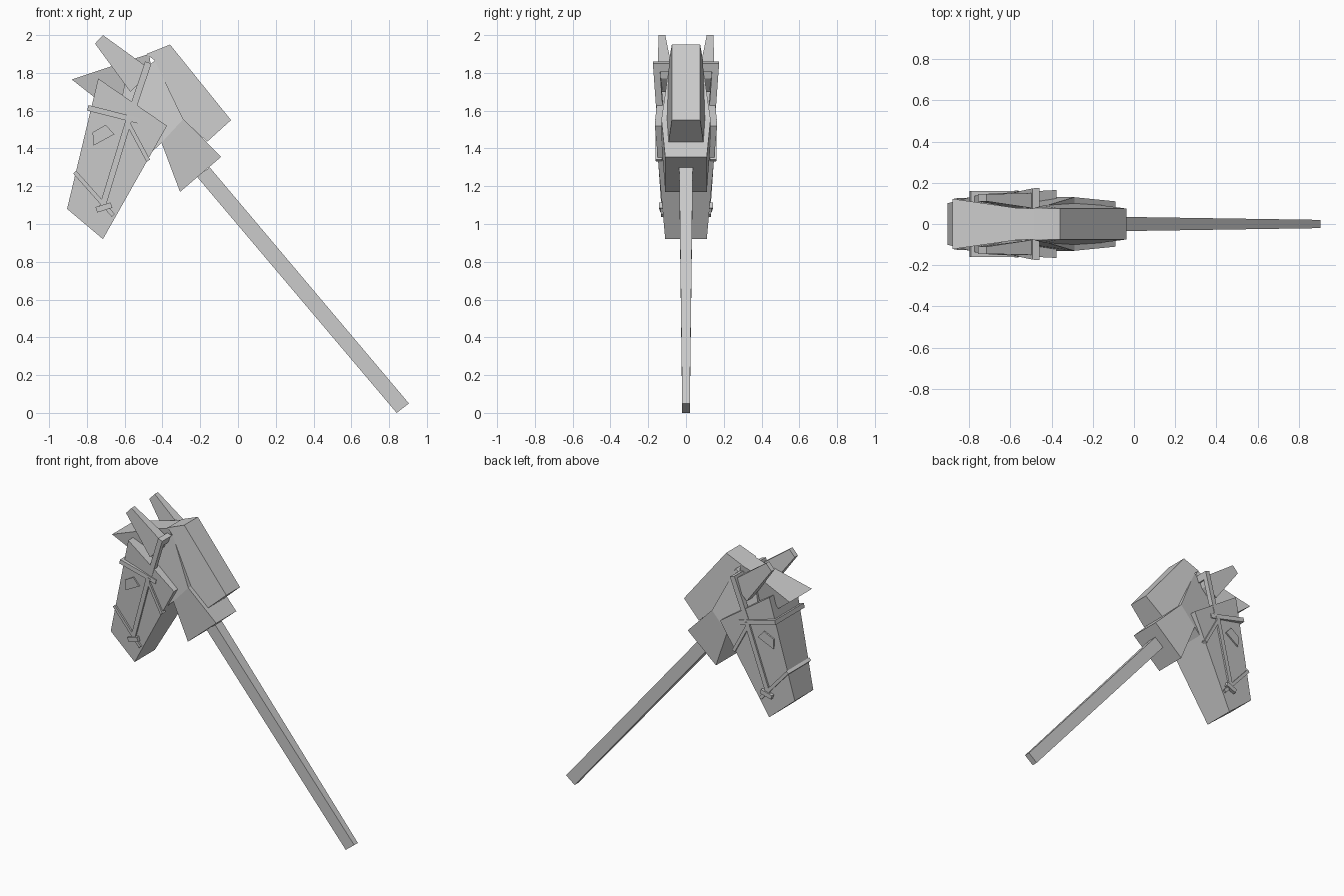
import bpy, bmesh
from mathutils import Vector

if "Cube" in bpy.data.objects:
    bpy.data.objects.remove(bpy.data.objects["Cube"])


def head_hw(x, z):
    """Half width of the tapered head at a profile point."""
    return 0.165 + 0.085 * (x + 0.376) + 0.0437 * (z - 1.52)


def loft(bm, a, b):
    """Close the solid between two matching outlines."""
    va = [bm.verts.new(p) for p in a]
    vb = [bm.verts.new(p) for p in b]
    bm.faces.new(va)
    bm.faces.new(vb[::-1])
    n = len(va)
    for i in range(n):
        j = (i + 1) % n
        bm.faces.new((va[j], va[i], vb[i], vb[j]))


def finish(name, bm):
    bmesh.ops.recalc_face_normals(bm, faces=bm.faces)
    me = bpy.data.meshes.new(name)
    bm.to_mesh(me)
    bm.free()
    ob = bpy.data.objects.new(name, me)
    bpy.context.collection.objects.link(ob)
    return ob


def block(name, pts):
    """Symmetric solid from (x, z, half width) profile points."""
    bm = bmesh.new()
    loft(bm, [(x, -w, z) for x, z, w in pts], [(x, w, z) for x, z, w in pts])
    return finish(name, bm)


def pair(name, pts):
    """Mirrored side pieces from (x, z, y inner, y outer) profile points."""
    bm = bmesh.new()
    for s in (-1, 1):
        loft(bm, [(x, s * o, z) for x, z, i, o in pts],
             [(x, s * i, z) for x, z, i, o in pts])
    return finish(name, bm)


def band(p, q, width):
    """Four corners of a straight strap between two profile points."""
    p, q = Vector(p), Vector(q)
    d = (q - p).normalized() * width / 2
    n = Vector((-d.y, d.x))
    return [p + n, q + n, q - n, p - n]


def strap(name, p, q, width, raise_by=0.012, depth=0.035):
    pts = []
    for c in band(p, q, width):
        w = head_hw(c.x, c.y) + raise_by
        pts.append((c.x, c.y, w - depth, w))
    return pair(name, pts)


# Stick, thinner at the lower end
block("stick", [(-0.217, 1.25, 0.036), (-0.15, 1.30, 0.036),
                (0.905, 0.05, 0.02), (0.84, 0.0, 0.02)])

# Flared lower neck and upper neck
block("neck_base", [(-0.29, 1.555, 0.13), (-0.09, 1.355, 0.11),
                    (-0.307, 1.17, 0.11), (-0.405, 1.43, 0.13)])
block("neck", [(-0.44, 1.865, 0.085), (-0.29, 1.555, 0.13),
               (-0.405, 1.43, 0.13), (-0.50, 1.34, 0.12),
               (-0.65, 1.50, 0.10), (-0.60, 1.74, 0.085)])

# Mane and forelock
block("mane", [(-0.485, 1.90, 0.078), (-0.36, 1.95, 0.075), (-0.037, 1.55, 0.075),
               (-0.164, 1.435, 0.092), (-0.29, 1.555, 0.10), (-0.44, 1.865, 0.09)])
block("forelock", [(-0.88, 1.765, 0.122), (-0.55, 1.875, 0.075), (-0.47, 1.90, 0.075),
                   (-0.45, 1.75, 0.06), (-0.60, 1.62, 0.06), (-0.74, 1.655, 0.07)])

# Head
block("head", [(x, z, head_hw(x, z)) for x, z in
               ((-0.74, 1.77), (-0.376, 1.52), (-0.715, 0.92), (-0.905, 1.08))])

# Ears
pair("ears", [(-0.757, 1.955, 0.11, 0.145), (-0.715, 2.0, 0.11, 0.145),
              (-0.48, 1.83, 0.075, 0.15), (-0.50, 1.77, 0.075, 0.15),
              (-0.57, 1.70, 0.075, 0.15)])

# Eyes
pair("eyes", [(x, z, head_hw(x, z) - 0.02, head_hw(x, z) + 0.01) for x, z in
              ((-0.77, 1.485), (-0.70, 1.525), (-0.655, 1.475), (-0.765, 1.415))])

# Bridle
strap("upper_cheek_strap", (-0.475, 1.855), (-0.575, 1.56), 0.035, 0.003)
strap("lower_cheek_strap", (-0.575, 1.56), (-0.72, 1.085), 0.032)
strap("throat_strap", (-0.585, 1.54), (-0.475, 1.335), 0.022)
strap("bit", (-0.75, 1.075), (-0.67, 1.10), 0.03, 0.022)
block("crown_strap", [(c.x, c.y, 0.165) for c in
                      band((-0.475, 1.855), (-0.49, 1.81), 0.035)])
block("browband", [(c.x, c.y, 0.16) for c in
                   band((-0.795, 1.615), (-0.52, 1.545), 0.03)])
block("noseband", [(c.x, c.y, head_hw(c.x, c.y) + 0.012) for c in
                   band((-0.865, 1.275), (-0.66, 1.045), 0.022)])
